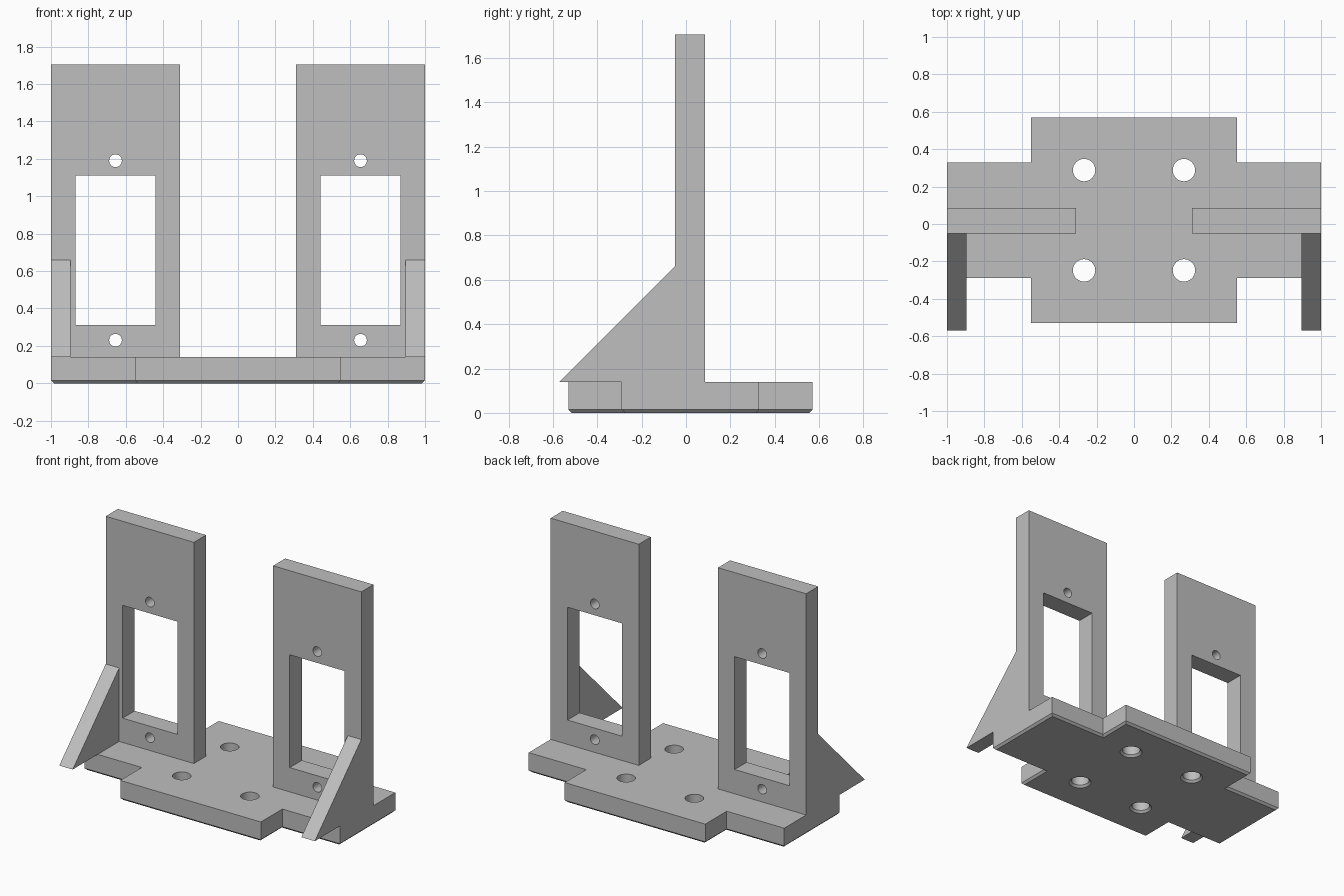
import bpy, math

if "Cube" in bpy.data.objects:
    bpy.data.objects.remove(bpy.data.objects["Cube"])

grey = bpy.data.materials.new("light grey")
grey.diffuse_color = (0.52, 0.52, 0.52, 1)
grey.use_nodes = True
grey.node_tree.nodes["Principled BSDF"].inputs["Base Color"].default_value = grey.diffuse_color


def loft(name, rings):
    """Closed solid through matching rings of points, capped at both ends."""
    n = len(rings[0])
    faces = [tuple(reversed(range(n))), tuple(range((len(rings) - 1) * n, len(rings) * n))]
    for k in range(len(rings) - 1):
        for i in range(n):
            j = (i + 1) % n
            faces.append((k * n + i, k * n + j, (k + 1) * n + j, (k + 1) * n + i))
    mesh = bpy.data.meshes.new(name)
    mesh.from_pydata([p for ring in rings for p in ring], [], faces)
    mesh.materials.append(grey)
    obj = bpy.data.objects.new(name, mesh)
    bpy.context.collection.objects.link(obj)
    return obj


def box(name, x0, x1, y0, y1, z0, z1):
    return loft(name, [[(x0, y0, z), (x1, y0, z), (x1, y1, z), (x0, y1, z)] for z in (z0, z1)])


def circle(r, n=32):
    return [(r * math.cos(2 * math.pi * i / n), r * math.sin(2 * math.pi * i / n)) for i in range(n)]


def cut(obj, cutters):
    bpy.context.view_layer.objects.active = obj
    for c in cutters:
        mod = obj.modifiers.new("cut", 'BOOLEAN')
        mod.operation, mod.solver, mod.object = 'DIFFERENCE', 'EXACT', c
        bpy.ops.object.modifier_apply(modifier=mod.name)
        bpy.data.objects.remove(c)
    # smooth only the hole walls
    bpy.ops.object.select_all(action='DESELECT')
    obj.select_set(True)
    bpy.ops.object.shade_smooth_by_angle(angle=math.radians(30))


TOP, CH, MID = 0.14, 0.015, 0.02   # plate top, bottom chamfer, plate centre in y

# base plate: cross outline with a chamfered underside
quarter = [(1, 0.31), (0.55, 0.31), (0.55, 0.55)]
outline = quarter + [(-x, y) for x, y in reversed(quarter)]
outline += [(-x, -y) for x, y in outline]


def plate_ring(inset, z):
    return [(x - math.copysign(inset, x), MID + y - math.copysign(inset, y), z) for x, y in outline]


base = loft("base_plate", [plate_ring(CH, 0), plate_ring(0, CH), plate_ring(0, TOP)])

# four mounting holes, flared at the bottom
holes = []
for x in (-0.267, 0.267):
    for y in (MID - 0.268, MID + 0.268):
        rings = [[(x + a, y + b, z) for a, b in circle(r)]
                 for r, z in ((0.06 + CH + 0.01, -0.01), (0.06, CH), (0.06, 0.2))]
        holes.append(loft("hole_cutter", rings))
cut(base, holes)

for s, side in ((-1, "left"), (1, "right")):
    def span(a, b):
        return sorted((s * a, s * b))

    # upright with a window and two screw holes
    upright = box(side + "_upright", *span(0.31, 1), -0.05, 0.085, TOP, 1.705)
    cutters = [box("window_cutter", *span(0.44, 0.868), -0.2, 0.2, 0.312, 1.11)]
    for z in (0.23, 1.19):
        cutters.append(loft("screw_cutter", [[(s * 0.655 + a, y, z + b) for a, b in circle(0.034, 24)]
                                             for y in (0.2, -0.2)]))
    cut(upright, cutters)

    # triangular brace in front of the upright's outer edge
    tri = [(-0.05, TOP), (-0.05, 0.66), (-0.57, TOP)]
    loft(side + "_brace", [[(x, y, z) for y, z in tri] for x in span(0.895, 1)])
